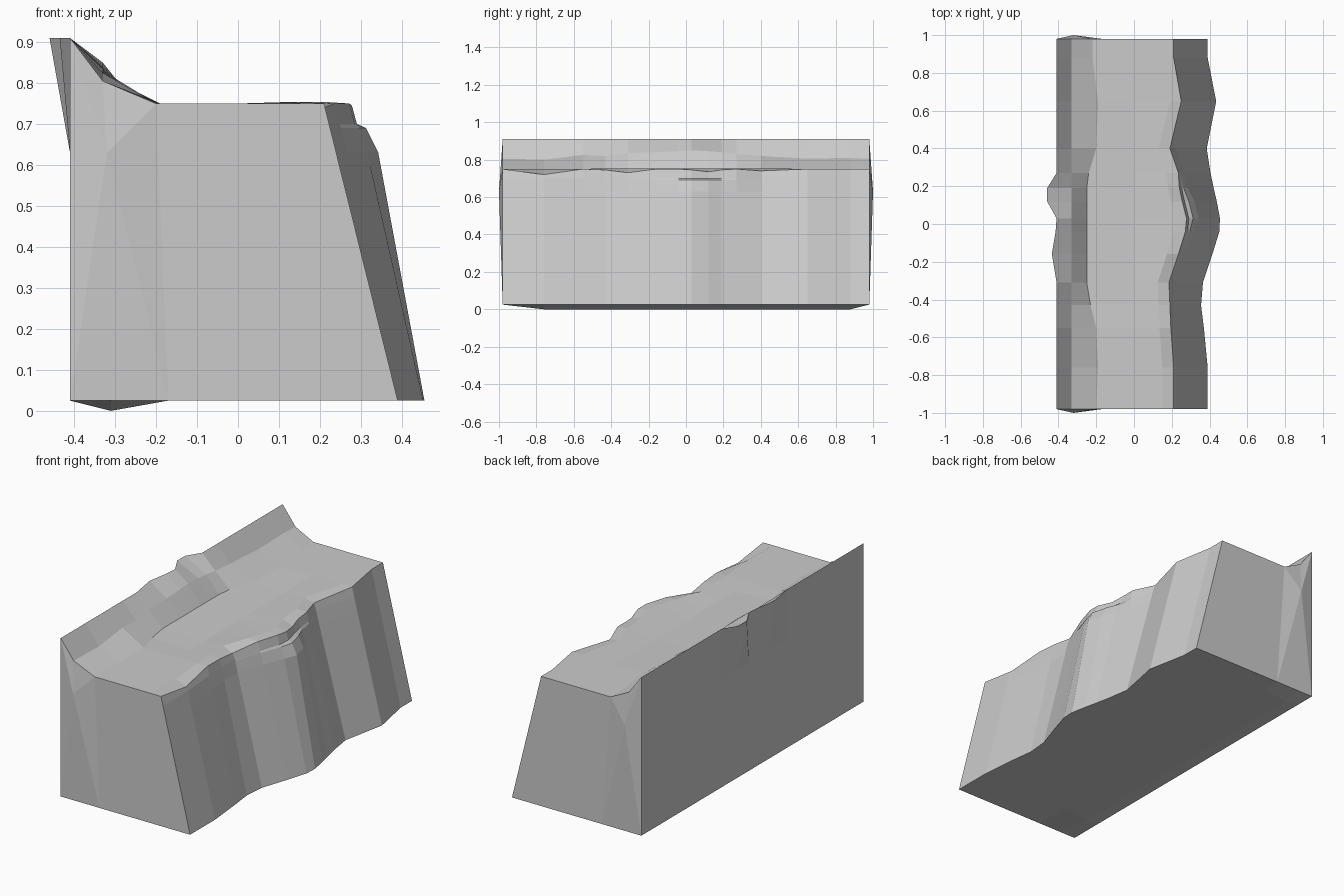
import bpy, bmesh

# Stations along the cliff:
# y, wall bottom x, lip x, slope foot x, ridge x, slope-middle z, lip z, ledge bulge
STATIONS = [
    (-0.98, 0.39, 0.21, -0.20, -0.41, 0.805, 0.75, 0),
    (-0.76, 0.39, 0.21, -0.19, -0.41, 0.80, 0.72, 0),
    (-0.55, 0.37, 0.195, -0.20, -0.41, 0.825, 0.75, 0),
    (-0.43, 0.355, 0.19, -0.23, -0.41, 0.82, 0.745, 0),
    (-0.31, 0.365, 0.185, -0.25, -0.41, 0.835, 0.73, 0),
    (-0.16, 0.415, 0.235, -0.25, -0.435, 0.84, 0.75, 0.1),
    (-0.04, 0.452, 0.272, -0.25, -0.415, 0.845, 0.75, 0.4),
    (0.03, 0.455, 0.278, -0.25, -0.41, 0.85, 0.745, 1),
    (0.12, 0.438, 0.255, -0.25, -0.46, 0.845, 0.735, 1),
    (0.19, 0.422, 0.24, -0.25, -0.46, 0.84, 0.745, 0.4),
    (0.27, 0.405, 0.235, -0.24, -0.41, 0.83, 0.75, 0),
    (0.40, 0.385, 0.19, -0.20, -0.41, 0.82, 0.74, 0),
    (0.65, 0.435, 0.25, -0.19, -0.41, 0.805, 0.75, 0),
    (0.88, 0.39, 0.21, -0.22, -0.41, 0.81, 0.75, 0),
    (0.98, 0.39, 0.21, -0.22, -0.41, 0.805, 0.75, 0),
]
BASE = 0.025


def section(y, xb, xt, xf, xr, zm, zl, ledge):
    """Closed x-z outline of the cliff, clockwise from the bottom back."""
    def wall(z, out):
        return (xt + (xb - xt) * (0.75 - z) / (0.75 - BASE) + out * ledge, z)
    keel = 0.0 if -0.8 < y < 0.9 else BASE
    bump = 0.008 if abs(y) < 0.5 else 0.0
    return [
        (-0.41, BASE), (-0.41, 0.63), (xr, 0.91),          # back and ridge
        (-0.33, zm), (xf, 0.75), (0.0, 0.75 - bump),       # slope and plateau
        (xt - 0.06, 0.75 + bump * 0.5), (xt, zl),          # lip
        wall(0.70, 0.0), wall(0.69, 0.02), wall(0.63, 0.035), (xb, BASE),
        (-0.17, BASE), (-0.31, keel),                      # underside
    ]


bm = bmesh.new()

# Cliff body: loft the outline through all stations
rings = [[bm.verts.new((x, s[0], z)) for x, z in section(*s)] for s in STATIONS]
count = len(rings[0])
for a, b in zip(rings, rings[1:]):
    for i in range(count):
        j = (i + 1) % count
        bm.faces.new((a[i], a[j], b[j], b[i]))

# Ends: flat panel plus a slightly bulged back strip
for ring, y in ((rings[0], -1.0), (rings[-1], 1.0)):
    bm.faces.new(ring[4:13])
    apex = bm.verts.new((-0.32, y, 0.63))
    loop = [ring[12], ring[13]] + ring[0:5]
    for p, q in zip(loop, loop[1:] + loop[:1]):
        bm.faces.new((p, q, apex))

bmesh.ops.recalc_face_normals(bm, faces=bm.faces)
mesh = bpy.data.meshes.new("cliff_block")
bm.to_mesh(mesh)
bm.free()
bpy.context.collection.objects.link(bpy.data.objects.new("cliff_block", mesh))
